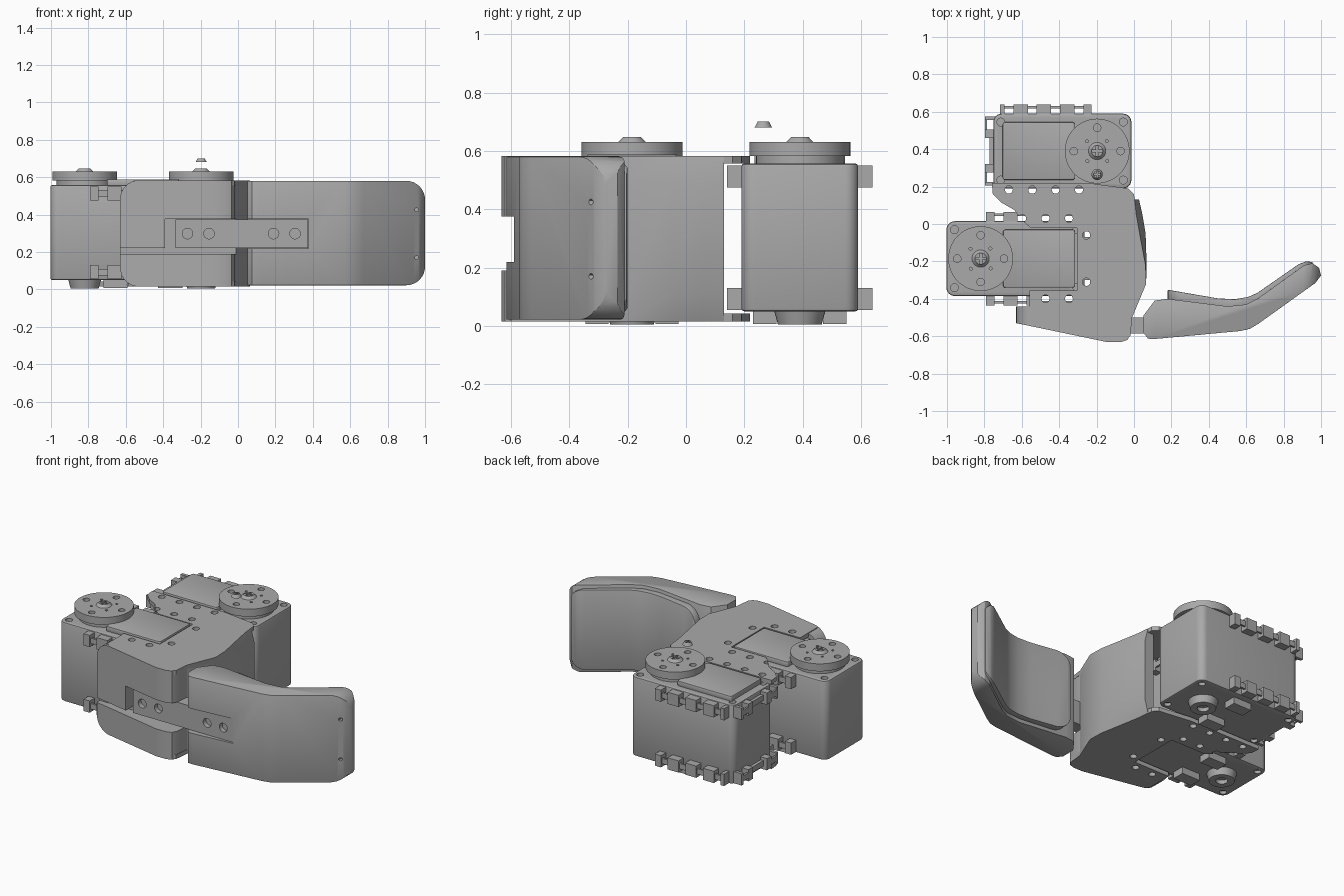
import bpy, bmesh, math
from mathutils import Matrix

old = bpy.data.objects.get("Cube")
if old:
    bpy.data.objects.remove(old, do_unlink=True)

grey = bpy.data.materials.new("light_grey")
grey.use_nodes = True
grey.diffuse_color = (0.4, 0.4, 0.4, 1)
grey.node_tree.nodes["Principled BSDF"].inputs["Base Color"].default_value = (0.4, 0.4, 0.4, 1)


# Geometry helpers: each adds one closed solid to a bmesh
def loft(bm, rings):
    loops = [[bm.verts.new(p) for p in ring] for ring in rings]
    n = len(loops[0])
    for a, b in zip(loops, loops[1:]):
        for i in range(n):
            bm.faces.new((a[i], a[(i + 1) % n], b[(i + 1) % n], b[i]))
    bm.faces.new(loops[0])
    bm.faces.new(loops[-1])
    return bm


def prism(bm, pts, lo, hi, axis="z"):
    if axis == "z":
        return loft(bm, [[(a, b, h) for a, b in pts] for h in (lo, hi)])
    return loft(bm, [[(a, h, b) for a, b in pts] for h in (lo, hi)])


def box(bm, x, y, z):
    x, y = sorted(x), sorted(y)
    return prism(bm, [(x[0], y[0]), (x[1], y[0]), (x[1], y[1]), (x[0], y[1])], *z)


def cyl(bm, x, y, r, z0, z1, top=None, n=32, axis="z"):
    top = r if top is None else top
    rings = []
    for h, rad in ((z0, r), (z1, top)):
        ring = [(x + rad * math.cos(math.tau * i / n), y + rad * math.sin(math.tau * i / n)) for i in range(n)]
        rings.append([(a, b, h) if axis == "z" else (a, h, b) for a, b in ring])
    return loft(bm, rings)


def rounded(x0, x1, y0, y1, r, n=6):
    pts = []
    for k, (cx, cy) in enumerate(((x1 - r, y1 - r), (x0 + r, y1 - r), (x0 + r, y0 + r), (x1 - r, y0 + r))):
        for i in range(n + 1):
            a = (k + i / n) * math.pi / 2
            pts.append((cx + r * math.cos(a), cy + r * math.sin(a)))
    return pts


def make(name, bm):
    bmesh.ops.recalc_face_normals(bm, faces=bm.faces)
    me = bpy.data.meshes.new(name)
    bm.to_mesh(me)
    bm.free()
    me.materials.append(grey)
    ob = bpy.data.objects.new(name, me)
    bpy.context.collection.objects.link(ob)
    return ob


def activate(ob):
    bpy.ops.object.select_all(action="DESELECT")
    ob.select_set(True)
    bpy.context.view_layer.objects.active = ob


def boolean(ob, bm, op="DIFFERENCE"):
    tool = make("cutter", bm)
    tool.hide_render = True
    mod = ob.modifiers.new("cut", "BOOLEAN")
    mod.operation, mod.object, mod.solver = op, tool, "EXACT"
    mod.use_self = True
    activate(ob)
    bpy.ops.object.modifier_apply(modifier=mod.name)
    bpy.data.objects.remove(tool, do_unlink=True)


def bevel(ob, width, segments=3):
    mod = ob.modifiers.new("bevel", "BEVEL")
    mod.width, mod.segments = width, segments
    mod.limit_method, mod.angle_limit = "ANGLE", math.radians(40)
    activate(ob)
    bpy.ops.object.modifier_apply(modifier=mod.name)


def screw(name, x, y, r, z, h):
    ob = make(name, cyl(bmesh.new(), x, y, r, z, z + h, r * 0.65))
    w, l = r * 0.13, r * 0.6
    cross = box(bmesh.new(), (x - l, x + l), (y - w, y + w), (z + h * 0.5, z + 1))
    box(cross, (x - w, x + w), (y - l, y + l), (z + h * 0.5, z + 1))
    boolean(ob, cross)


SIDE = (0.097, 0.222, 0.347, 0.472)   # mounting hole offsets along a motor


def motor(tag, ax, cy, d):
    X = lambda a: ax + d * a
    # Case with corner screw holes
    x0, x1 = sorted((X(-0.183), X(0.555)))
    body = make(tag + "_motor_case", prism(bmesh.new(), rounded(x0, x1, cy - 0.2, cy + 0.2, 0.045), 0.05, 0.557))
    bevel(body, 0.01, 2)
    holes = bmesh.new()
    for sy in (-1, 1):
        for a in (-0.14, 0.515):
            cyl(holes, X(a), cy + sy * 0.155, 0.021, 0.535, 0.6, n=20)
            cyl(holes, X(a), cy + sy * 0.155, 0.021, 0, 0.07, n=20)
    boolean(body, holes)
    p0, p1 = sorted((X(0.12), X(0.505)))
    panel = make(tag + "_motor_top_panel", prism(bmesh.new(), rounded(p0, p1, cy - 0.155, cy + 0.155, 0.012, 3), 0.55, 0.588))
    bevel(panel, 0.006, 2)
    # Slotted mounting rails around the case
    rail = bmesh.new()
    for z in ((0.055, 0.13), (0.475, 0.55)):
        mid = (z[0] + 0.02, z[1] - 0.02)
        for s in (-1, 1):
            box(rail, (X(0.03), X(0.52)), (cy + s * 0.228, cy + s * 0.24), mid)
            edges = [0.03] + [e for h in SIDE for e in (h - 0.024, h + 0.024)] + [0.52]
            for a, b in zip(edges[::2], edges[1::2]):
                box(rail, (X(a), X(b)), (cy + s * 0.19, cy + s * 0.25), z)
            for a, b in ((0.07, 0.115), (0.165, 0.185)):
                box(rail, (X(0.54), X(0.6)), (cy + s * a, cy + s * b), z)
            box(rail, (X(0.588), X(0.6)), (cy + s * 0.07, cy + s * 0.185), mid)
        box(rail, (X(0.54), X(0.575)), (cy - 0.07, cy + 0.07), mid)
    make(tag + "_motor_mounting_rails", rail)
    # Output wheel, neck and screw
    wheel = make(tag + "_output_wheel", cyl(bmesh.new(), ax, cy, 0.173, 0.583, 0.631, n=64))
    holes = bmesh.new()
    for k in range(4):
        a = k * math.pi / 2
        cyl(holes, ax + 0.125 * math.cos(a), cy + 0.125 * math.sin(a), 0.02, 0.6, 0.7, n=20)
        cyl(holes, ax + 0.075 * math.cos(a + 0.8), cy + 0.075 * math.sin(a + 0.8), 0.008, 0.61, 0.7, n=12)
    boolean(wheel, holes)
    make(tag + "_wheel_neck", cyl(bmesh.new(), ax, cy, 0.15, 0.55, 0.585, n=48))
    screw(tag + "_wheel_screw", ax, cy, 0.047, 0.63, 0.017)
    # Underside: bearing boss and plug sockets
    boss = make(tag + "_bearing_boss", cyl(bmesh.new(), ax, cy, 0.075, 0.005, 0.06, 0.09, n=40))
    boolean(boss, cyl(bmesh.new(), ax, cy, 0.035, 0, 0.03, n=24))
    plugs = bmesh.new()
    for s in (-1, 1):
        box(plugs, (X(0.1), X(0.23)), (cy + s * 0.08, cy + s * 0.16), (0.007, 0.06))
    make(tag + "_plug_sockets", plugs)


motor("front", -0.82, -0.185, 1)
motor("rear", -0.197, 0.39, -1)
screw("loose_screw", -0.197, 0.265, 0.03, 0.68, 0.02)

# Upper and lower bracket plates with mounting holes
outline = [(-0.56, -0.53), (-0.14, -0.63), (-0.05, -0.625), (-0.02, -0.6), (-0.01, -0.5), (0.065, -0.32),
           (0.062, -0.22), (0.03, -0.05), (0.012, 0.05), (0.0, 0.16), (-0.03, 0.19), (-0.25, 0.22),
           (-0.76, 0.22), (-0.755, 0.16), (-0.71, 0.115), (-0.64, 0.075), (-0.6, 0.02), (-0.55, -0.022),
           (-0.305, -0.022), (-0.305, -0.355), (-0.56, -0.355)]
for name, z in (("upper_bracket_plate", (0.556, 0.583)), ("lower_bracket_plate", (0.015, 0.042))):
    plate = make(name, prism(bmesh.new(), outline, *z))
    holes = bmesh.new()
    for a in SIDE:
        cyl(holes, -0.197 - a, 0.183, 0.021, -0.1, 0.7, n=20)
        for y in (0.03, -0.4):
            cyl(holes, -0.82 + a, y, 0.021, -0.1, 0.7, n=20)
    for y in (-0.06, -0.31):
        cyl(holes, -0.255, y, 0.021, -0.1, 0.7, n=20)
    boolean(plate, holes)

# Bulging side wall between the plates
bulge = [(-0.01, -0.5), (0.065, -0.32), (0.067, -0.2), (0.062, -0.05), (0.045, 0.05), (0.027, 0.13)]
lean = [(-0.01, -0.5), (0.065, -0.32), (0.062, -0.22), (0.03, -0.05), (0.012, 0.05), (0.003, 0.13)]
inner = [(-0.04, 0.13), (-0.04, -0.5)]
make("bulging_side_wall", loft(bmesh.new(), [[(x, y, z) for x, y in path + inner] for path, z in
     ((lean, 0.016), (bulge, 0.105), (bulge, 0.49), (lean, 0.582))]))

# Front wall with rounded outer corners and a stepped slot
wall = make("front_wall", prism(bmesh.new(), [(-0.63, -0.53), (-0.14, -0.632), (-0.07, -0.632), (-0.035, -0.62),
            (-0.02, -0.59), (-0.012, -0.5), (-0.012, -0.44), (-0.63, -0.44)], 0, 0.6))
boolean(wall, prism(bmesh.new(), rounded(-0.63, 0.4, 0.015, 0.583, 0.1, 8), -0.9, 0, "y"), "INTERSECT")
slot = box(bmesh.new(), (-0.8, 0.1), (-0.8, -0.5), (0.19, 0.22))
box(slot, (-0.39, 0.1), (-0.8, -0.5), (0.2, 0.376))
boolean(wall, slot)

# Bent paddle: side profile trimmed to a rounded front shape
rim = [(0.05, -0.49), (0.05, -0.58), (0.075, -0.613), (0.11, -0.615), (0.57, -0.572), (0.62, -0.56), (0.67, -0.53),
       (0.97, -0.315), (1.0, -0.275), (0.99, -0.235), (0.955, -0.21), (0.91, -0.22),
       (0.66, -0.4), (0.6, -0.43), (0.5, -0.44), (0.18, -0.4), (0.11, -0.41)]
paddle = make("paddle", prism(bmesh.new(), rim, 0, 0.6))
boolean(paddle, prism(bmesh.new(), rounded(-0.3, 1.0, 0.022, 0.58, 0.1, 8), -0.9, 0.2, "y"), "INTERSECT")
bevel(paddle, 0.012, 2)
notch = box(bmesh.new(), (0, 0.378), (-0.8, -0.5), (0.219, 0.376))
for z in (0.17, 0.425):
    cyl(notch, 0.955, z, 0.01, -0.5, -0.28, n=12, axis="y")
boolean(paddle, notch)

# Softer grip pad on the inner side of the paddle
lining = [(0.18, -0.41), (0.18, -0.352), (0.2, -0.355), (0.45, -0.398), (0.54, -0.402), (0.61, -0.39), (0.66, -0.368),
          (0.88, -0.215), (0.92, -0.2), (0.955, -0.203), (0.95, -0.25), (0.66, -0.42), (0.6, -0.45), (0.5, -0.46)]
pad = make("grip_pad", prism(bmesh.new(), lining, 0, 0.6))
boolean(pad, prism(bmesh.new(), rounded(0.18, 0.97, 0.045, 0.558, 0.1, 8), -0.9, 0.2, "y"), "INTERSECT")
bevel(pad, 0.008, 2)

# Link bar joining the wall to the paddle
bar = make("link_bar", box(bmesh.new(), (-0.335, 0.375), (-0.585, -0.5), (0.222, 0.374)))
holes = bmesh.new()
for x in (-0.27, -0.155, 0.19, 0.305):
    cyl(holes, x, 0.298, 0.028, -0.7, -0.555, n=24, axis="y")
boolean(bar, holes)

# Smooth rounded surfaces, keep edges sharp
for ob in list(bpy.context.collection.objects):
    if ob.type == "MESH" and ob.data.materials and ob.data.materials[0] == grey:
        activate(ob)
        bpy.ops.object.shade_smooth_by_angle(angle=math.radians(30))
